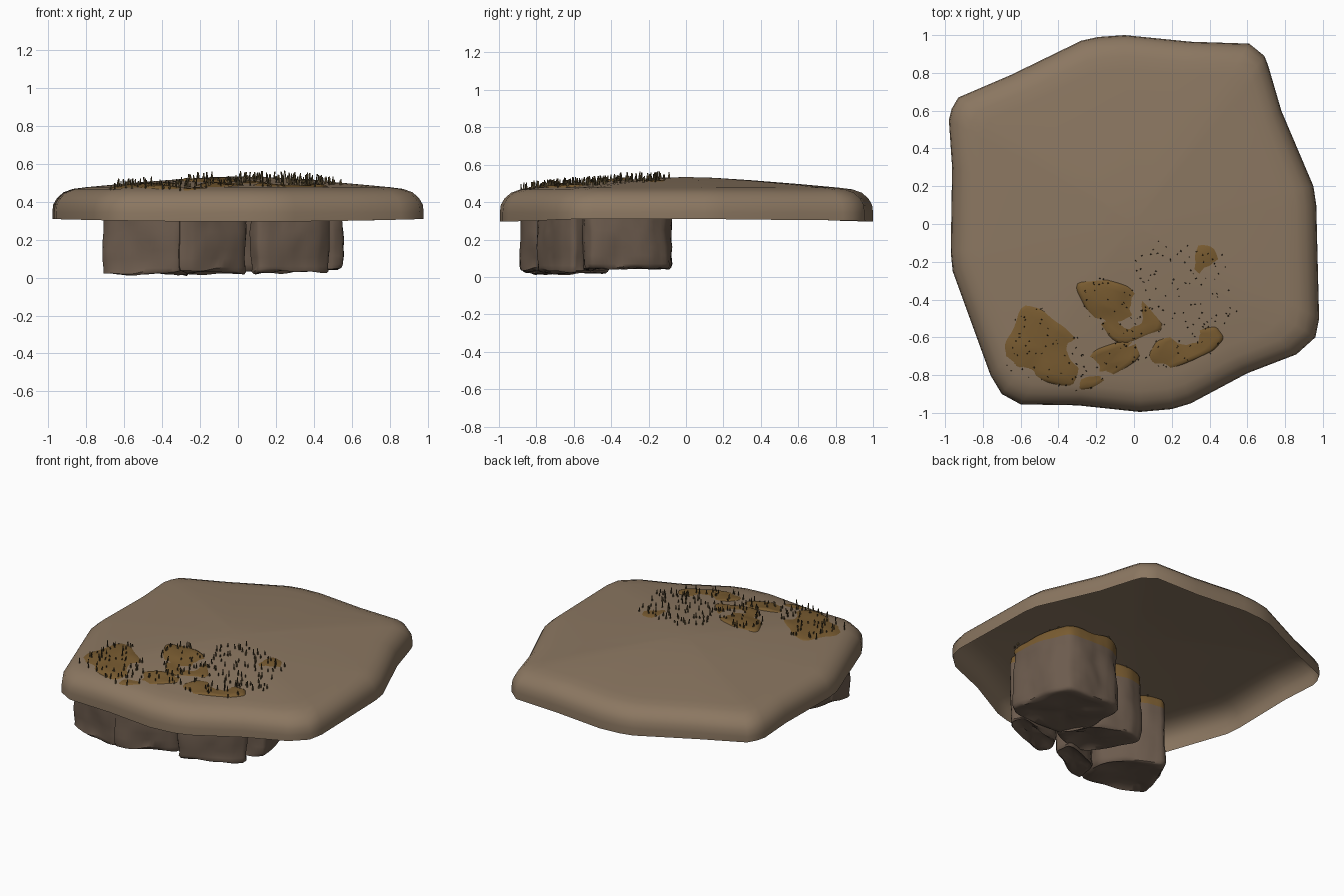
import bpy, bmesh, math, random
from mathutils import Vector, noise
from mathutils.geometry import intersect_point_tri_2d

if "Cube" in bpy.data.objects:
    bpy.data.objects.remove(bpy.data.objects["Cube"])

random.seed(4)


def material(name, rgb):
    m = bpy.data.materials.new(name)
    m.diffuse_color = (*rgb, 1)
    m.use_nodes = True
    m.node_tree.nodes["Principled BSDF"].inputs["Base Color"].default_value = m.diffuse_color
    return m


STONE = material("slab_stone", (0.26, 0.185, 0.12))
ROCK = material("rock", (0.15, 0.105, 0.075))
MOSS = material("moss", (0.19, 0.105, 0.03))
GRASS = material("dry_grass", (0.10, 0.07, 0.03))


def loft(name, rings, mats, bottom=None, top=None, angle=40, pick=None):
    """Skin a stack of equal closed rings, with optional centre points as caps."""
    bm = bmesh.new()
    vs = [[bm.verts.new(p) for p in r] for r in rings]
    n = len(vs[0])
    for a, b in zip(vs, vs[1:]):
        for i in range(n):
            j = (i + 1) % n
            bm.faces.new((a[i], a[j], b[j], b[i]))
    for ring, c, flip in ((vs[0], bottom, True), (vs[-1], top, False)):
        if c is not None:
            v = bm.verts.new(c)
            for i in range(n):
                a, b = ring[i], ring[(i + 1) % n]
                bm.faces.new((b, a, v) if flip else (a, b, v))
    bm.normal_update()
    if pick:
        for f in bm.faces:
            f.material_index = pick(f)
    me = bpy.data.meshes.new(name)
    bm.to_mesh(me)
    bm.free()
    ob = bpy.data.objects.new(name, me)
    bpy.context.collection.objects.link(ob)
    for m in mats:
        me.materials.append(m)
    bpy.ops.object.select_all(action='DESELECT')
    ob.select_set(True)
    bpy.context.view_layer.objects.active = ob
    bpy.ops.object.shade_smooth_by_angle(angle=math.radians(angle))
    return ob


# Slab: irregular outline, domed top, rolled edge, open underneath
OUTLINE = [(-.98, .55), (-.965, .61), (-.93, .67), (-.65, .79), (-.28, .97), (-.19, .99),
           (-.05, 1), (.3, .965), (.61, .955), (.69, .89), (.71, .84), (.78, .6), (.95, .2),
           (.965, .1), (.98, -.5), (.96, -.6), (.86, -.69), (.6, -.79), (.3, -.95),
           (.2, -.98), (.03, -.995), (-.3, -.96), (-.6, -.955), (-.7, -.9), (-.76, -.8),
           (-.96, -.25), (-.97, -.15), (-.963, .3)][::-1]
OUTLINE = OUTLINE[::-1] if sum(a[0] * b[1] - b[0] * a[1] for a, b in
                               zip(OUTLINE, OUTLINE[1:])) < 0 else OUTLINE
PROFILE = [(1, .345), (.995, .385), (.975, .42), (.94, .45), (.89, .468), (.82, .477),
           (.6, .497), (.35, .517), (.15, .53), (0, .534)]


def slab_height(x, y):
    s = 0
    for (ax, ay), (bx, by) in zip(OUTLINE, OUTLINE[1:] + OUTLINE[:1]):
        nx, ny = by - ay, ax - bx
        d = nx * ax + ny * ay
        s = max(s, (nx * x + ny * y) / d)
    for (s1, z1), (s0, z0) in zip(PROFILE, PROFILE[1:]):
        if s0 <= s <= s1:
            return z0 + (z1 - z0) * (s - s0) / (s1 - s0)
    return .345


rings = [[(x, y, .295 + .015 * x * x) for x, y in OUTLINE]]
rings += [[(x * s, y * s, z) for x, y in OUTLINE] for s, z in PROFILE[:-1]]
loft("slab", rings, [STONE], top=(0, 0, PROFILE[-1][1]), angle=60)


# Rocks: rough prisms, mossy at the top where they break through the slab
def resample(pts, step=.022):
    for _ in range(2):
        pts = [tuple(a[k] * (1 - t) + b[k] * t for k in (0, 1))
               for a, b in zip(pts, pts[1:] + pts[:1]) for t in (.15, .85)]
    out = []
    for a, b in zip(pts, pts[1:] + pts[:1]):
        n = max(1, round(math.dist(a, b) / step))
        out += [(a[0] + (b[0] - a[0]) * i / n, a[1] + (b[1] - a[1]) * i / n) for i in range(n)]
    return out


def rock(name, pts, base, lift, tilt=0):
    pts = resample(pts)
    cx = sum(p[0] for p in pts) / len(pts)
    cy = sum(p[1] for p in pts) / len(pts)
    seed = Vector((cx * 9, cy * 9, 0))

    def rough(x, y, z):
        p = Vector((x, y, z))
        d = Vector((x - cx, y - cy, 0)).normalized()
        return p + d * (noise.noise(p * 6 + seed) * .018 + noise.noise(p * 15) * .007)

    def cap(s, drop):
        r = []
        for x, y in pts:
            x, y = cx + (x - cx) * s, cy + (y - cy) * s
            bump = noise.noise(Vector((x * 7, y * 7, cx * 5))) * .016
            r.append((x, y, slab_height(x, y) + lift + tilt * (x - cx) + bump - drop))
        return r

    def floor(s, up):
        return [(cx + (x - cx) * s, cy + (y - cy) * s,
                 base + up + .025 * noise.noise(Vector((x * s * 6, y * s * 6, 3))))
                for x, y in pts]

    rings = [floor(.4, .012), floor(.75, .006), floor(.93, .002), floor(.98, .012)]
    rings += [[rough(x, y, base + .03 + (.43 - base - .03) * i / 8) for x, y in pts]
              for i in range(9)]
    rings += [cap(.985, .025), cap(.95, .008), cap(.85, 0), cap(.65, 0), cap(.35, 0)]
    loft(name, rings, [ROCK, MOSS], bottom=(cx, cy, base + .012),
         top=(cx, cy, slab_height(cx, cy) + lift), angle=50,
         pick=lambda f: int(f.calc_center_median().z > .43))


ROCKS = [
    ("rock_left", [(-.72, -.77), (-.32, -.89), (-.26, -.80), (-.25, -.62), (-.46, -.45),
                   (-.60, -.40), (-.70, -.62)], .02, .004, 0),
    ("rock_front", [(-.32, -.89), (-.22, -.88), (.05, -.71), (.03, -.58), (-.26, -.68)],
     .025, .008, 0),
    ("rock_middle", [(-.33, -.31), (-.2, -.27), (.02, -.34), (.19, -.56), (-.07, -.66),
                     (-.24, -.5)], .04, .008, 0),
    ("rock_front_right", [(.06, -.71), (.11, -.81), (.42, -.68), (.49, -.6), (.44, -.53),
                          (.12, -.6)], .03, .005, 0),
    ("rock_right", [(.02, -.42), (.01, -.14), (.1, -.07), (.42, -.08), (.5, -.2),
                    (.56, -.5), (.5, -.55), (.14, -.58)], .04, -.007, .02),
]
for r in ROCKS:
    rock(*r)

# Dry grass: short upright blades scattered over the rock tops
bm = bmesh.new()
for name, pts, base, lift, tilt in ROCKS:
    c = Vector((sum(p[0] for p in pts), sum(p[1] for p in pts))) / len(pts)
    for a, b in zip(pts, pts[1:] + pts[:1]):
        a, b = Vector(a), Vector(b)
        area = abs((a - c).cross(b - c)) / 2
        for _ in range(round(area * 370)):
            u, v = sorted((random.random(), random.random()))
            x, y = c * u + a * (v - u) + b * (1 - v)
            z, t = slab_height(x, y) - .012, random.uniform(-.6, .6)
            h = random.uniform(.03, .055)
            w = Vector((math.cos(t), math.sin(t), 0)) * .006
            lean = Vector((random.uniform(-.006, .006), random.uniform(-.006, .006), h))
            p = Vector((x, y, z))
            bm.faces.new([bm.verts.new(q) for q in
                          (p - w, p + w, p + lean + w * .5, p + lean - w * .5)])
            side = Vector((-w.y, w.x, 0))
            bm.faces.new([bm.verts.new(q) for q in
                          (p - side, p + side, p + lean + side * .5, p + lean - side * .5)])
me = bpy.data.meshes.new("grass_blades")
bm.to_mesh(me)
bm.free()
me.materials.append(GRASS)
bpy.context.collection.objects.link(bpy.data.objects.new("grass_blades", me))
